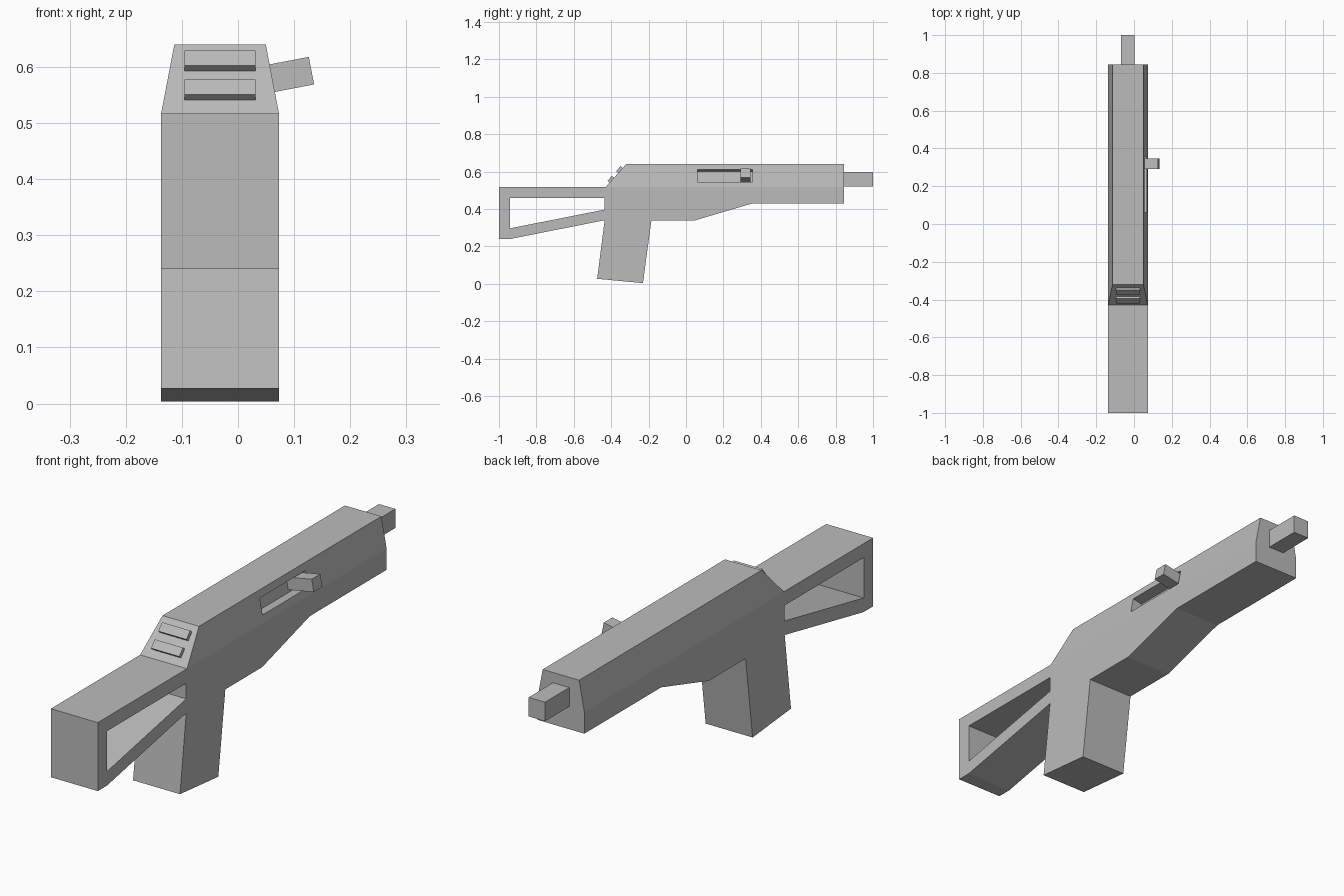
import bpy, bmesh, math
from mathutils import Matrix, Vector

cube = bpy.data.objects.get("Cube")
if cube:
    bpy.data.objects.remove(cube, do_unlink=True)

MID_X, HALF, TOP_HALF = -0.032, 0.105, 0.0815
SHOULDER, TOP = 0.517, 0.64
SIDE_TILT = math.atan2(HALF - TOP_HALF, TOP - SHOULDER)

grey = bpy.data.materials.new("plain_grey")
grey.use_nodes = True
grey.diffuse_color = (0.5, 0.5, 0.5, 1)
grey.node_tree.nodes["Principled BSDF"].inputs["Base Color"].default_value = grey.diffuse_color


def add_object(name, bm):
    bmesh.ops.recalc_face_normals(bm, faces=bm.faces)
    mesh = bpy.data.meshes.new(name)
    bm.to_mesh(mesh)
    bm.free()
    mesh.materials.append(grey)
    obj = bpy.data.objects.new(name, mesh)
    bpy.context.collection.objects.link(obj)
    return obj


def add_box(name, centre, size, angle=0, axis="X"):
    bm = bmesh.new()
    matrix = (Matrix.Translation(centre) @ Matrix.Rotation(angle, 4, axis)
              @ Matrix.Diagonal((*size, 1)))
    bmesh.ops.create_cube(bm, size=1, matrix=matrix)
    return add_object(name, bm)


# Side profile points (y, z), shared by neighbouring cells
points = {
    "butt_top": (-1, SHOULDER), "butt_heel": (-1, 0.24), "butt_toe": (-0.94, 0.24),
    "hole_back_top": (-0.94, 0.46), "hole_back_low": (-0.94, 0.297),
    "hole_front_top": (-0.435, 0.46), "hole_front_low": (-0.435, 0.397),
    "grip_back_top": (-0.435, 0.34), "grip_back_low": (-0.475, 0.027),
    "grip_front_low": (-0.23, 0.004), "grip_front_top": (-0.185, 0.34),
    "belly": (0.05, 0.34), "fore_start": (0.355, 0.43), "fore_end": (0.845, 0.43),
    "shoulder_back": (-0.43, SHOULDER), "shoulder_front": (0.845, SHOULDER),
    "roof_back": (-0.32, TOP), "roof_front": (0.845, TOP),
}
cells = [
    "butt_top shoulder_back hole_front_top hole_back_top",
    "butt_top hole_back_top hole_back_low butt_toe butt_heel",
    "hole_back_low hole_front_low grip_back_top butt_toe",
    "shoulder_back hole_front_top hole_front_low grip_back_top grip_back_low grip_front_low "
    "grip_front_top belly fore_start fore_end shoulder_front",
    "shoulder_back shoulder_front roof_front roof_back",
]

# Body with stock and grip: extruded profile, roof narrowed
bm = bmesh.new()
verts = {k: bm.verts.new((MID_X - HALF, y, z)) for k, (y, z) in points.items()}
for cell in cells:
    bm.faces.new([verts[k] for k in cell.split()])
bmesh.ops.recalc_face_normals(bm, faces=bm.faces)
result = bmesh.ops.extrude_face_region(bm, geom=bm.faces[:], use_keep_orig=True)
new_verts = [g for g in result["geom"] if isinstance(g, bmesh.types.BMVert)]
bmesh.ops.translate(bm, verts=new_verts, vec=(2 * HALF, 0, 0))
for v in bm.verts:
    if v.co.z > TOP - 0.001:
        v.co.x = MID_X + math.copysign(TOP_HALF, v.co.x - MID_X)
body = add_object("body", bm)

# Slot cut square to the sloping left side
slot_z = 0.578
slot_x = MID_X + HALF - (slot_z - SHOULDER) * math.tan(SIDE_TILT)
cutter = add_box("slot_cutter", (slot_x, 0.208, slot_z), (0.09, 0.295, 0.066), -SIDE_TILT, "Y")
cutter.hide_render = True
cut = body.modifiers.new("slot", "BOOLEAN")
cut.operation, cut.solver, cut.object = "DIFFERENCE", "EXACT", cutter
bpy.context.view_layer.objects.active = body
body.select_set(True)
bpy.ops.object.modifier_apply(modifier=cut.name)
bpy.data.objects.remove(cutter, do_unlink=True)

# Side handle and barrel
add_box("side_handle", (0.072, 0.318, 0.582), (0.12, 0.055, 0.05), -SIDE_TILT, "Y")
add_box("barrel", (-0.033, 0.915, 0.56), (0.073, 0.17, 0.077))

# Raised ribs on the rear slope
run, rise = 0.11, TOP - SHOULDER
for name, z in (("lower_rib", 0.5545), ("upper_rib", 0.606)):
    y = -0.43 + (z - SHOULDER) * run / rise
    add_box(name, (MID_X, y, z), (0.126, 0.036, 0.03), math.atan2(rise, run))
